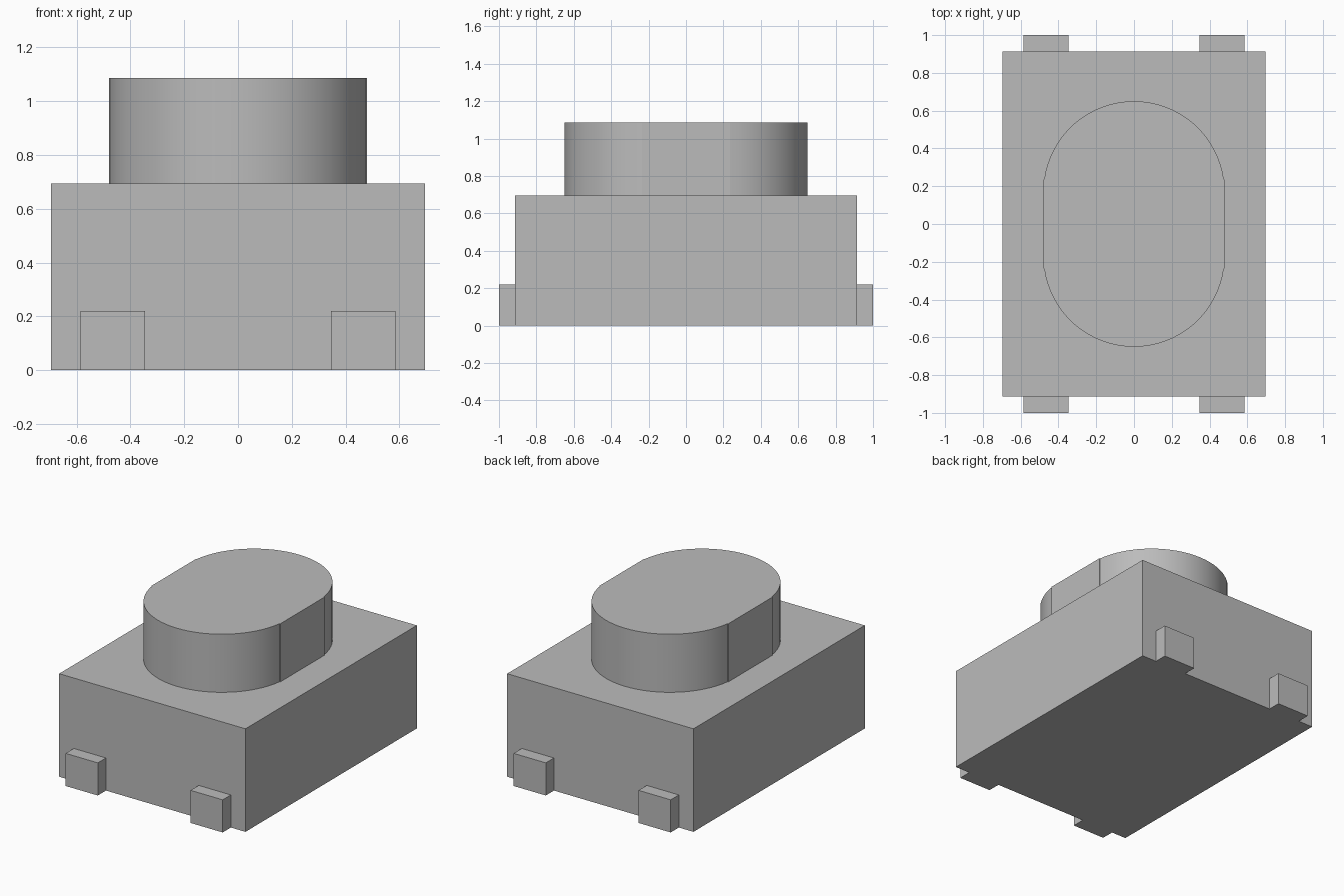
import bpy
import bmesh
from math import asin, cos, sin, pi, radians

default = bpy.data.objects.get("Cube")
if default:
    bpy.data.objects.remove(default, do_unlink=True)

# Single flat grey
grey = bpy.data.materials.new("plain_grey")
grey.use_nodes = True
colour = (0.5, 0.5, 0.5, 1.0)
grey.diffuse_color = colour
grey.node_tree.nodes["Principled BSDF"].inputs["Base Color"].default_value = colour


def prism(name, outline, bottom, top):
    """Extrude a closed outline straight up from bottom to top."""
    mesh = bpy.data.meshes.new(name)
    bm = bmesh.new()
    base = bm.faces.new([bm.verts.new((x, y, bottom)) for x, y in outline])
    extruded = bmesh.ops.extrude_face_region(bm, geom=[base], use_keep_orig=True)
    raised = [g for g in extruded["geom"] if isinstance(g, bmesh.types.BMVert)]
    bmesh.ops.translate(bm, verts=raised, vec=(0, 0, top - bottom))
    bmesh.ops.recalc_face_normals(bm, faces=bm.faces)
    bm.to_mesh(mesh)
    bm.free()
    mesh.materials.append(grey)
    obj = bpy.data.objects.new(name, mesh)
    bpy.context.collection.objects.link(obj)
    return obj


def box(name, x0, x1, y0, y1, z0, z1):
    return prism(name, [(x0, y0), (x1, y0), (x1, y1), (x0, y1)], z0, z1)


# Housing block
half_x, half_y, body_top = 0.695, 0.913, 0.695
box("housing", -half_x, half_x, -half_y, half_y, 0, body_top)

# Four contact tabs, flush with the base
for side, sx in (("left", 1), ("right", -1)):
    for end, sy in (("front", -1), ("back", 1)):
        xs = sorted((sx * 0.346, sx * 0.586))
        ys = sorted((sy * half_y, sy * 1.0))
        box(f"{end}_{side}_tab", *xs, *ys, 0, 0.22)

# Push button: two round ends joined by slightly proud flat sides
radius, centre, flat_end, steps = 0.48, 0.17, 0.235, 32
start = asin((flat_end - centre) / radius)
arc = [start + (pi - 2 * start) * i / steps for i in range(steps + 1)]
back = [(radius * cos(a), centre + radius * sin(a)) for a in arc]
half = [(radius, flat_end)] + back + [(-radius, flat_end)]
outline = half + [(-x, -y) for x, y in half]
button = prism("push_button", outline, body_top, 1.087)

bpy.ops.object.select_all(action="DESELECT")
button.select_set(True)
bpy.context.view_layer.objects.active = button
bpy.ops.object.shade_smooth_by_angle(angle=radians(30))
